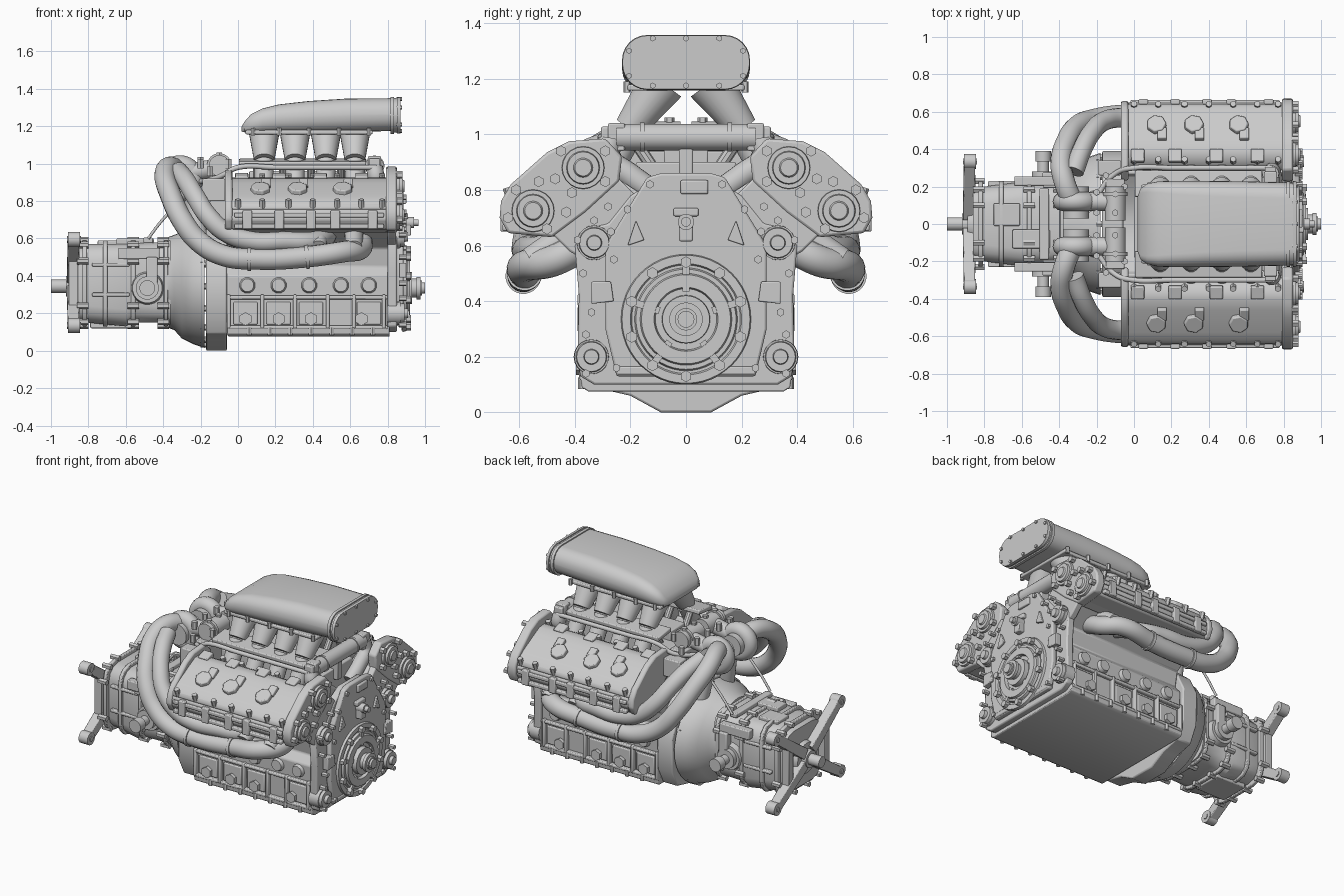
import bpy, bmesh, math
from mathutils import Vector, Matrix

SIDES = ((1, "left"), (-1, "right"))


def finish(name, bm, bevel=0.0):
    bmesh.ops.recalc_face_normals(bm, faces=bm.faces)
    me = bpy.data.meshes.new(name)
    bm.to_mesh(me)
    bm.free()
    ob = bpy.data.objects.new(name, me)
    bpy.context.collection.objects.link(ob)
    if bevel:
        m = ob.modifiers.new("bevel", 'BEVEL')
        m.width, m.segments, m.limit_method, m.angle_limit = bevel, 2, 'ANGLE', 0.6


def skin(bm, rings):
    vs = [[bm.verts.new(p) for p in r] for r in rings]
    n = len(vs[0])
    for a, b in zip(vs, vs[1:]):
        for i in range(n):
            bm.faces.new((a[i], a[(i + 1) % n], b[(i + 1) % n], b[i]))
    bm.faces.new(vs[0])
    bm.faces.new(vs[-1])


def loft(name, rings, bevel=0.0):
    bm = bmesh.new()
    skin(bm, rings)
    finish(name, bm, bevel)


def extrude(name, prof, x0, x1, bevel=0.008, s=1):
    loft(name, [[(x, s * y, z) for y, z in prof] for x in (x0, x1)], bevel)


def sym(half):
    return half + [(-y, z) for y, z in reversed(half) if y > 0]


def turn(name, y, z, prof, n=32):
    """Turned part along x from (x, radius) pairs."""
    loft(name, [[(x, y + r * math.cos(2 * math.pi * i / n), z + r * math.sin(2 * math.pi * i / n))
                 for i in range(n)] for x, r in prof])


def rods(name, items, n=16, bevel=0.0):
    """Straight cylinders or cones: (start, end, r0[, r1])."""
    bm = bmesh.new()
    for it in items:
        p, q, r0, r1 = Vector(it[0]), Vector(it[1]), it[2], it[-1]
        rot = (q - p).to_track_quat('Z', 'Y').to_matrix()
        circ = [rot @ Vector((math.cos(t), math.sin(t), 0)) for t in
                (2 * math.pi * (i + 0.5) / n for i in range(n))]
        skin(bm, [[p + c * r0 for c in circ], [q + c * r1 for c in circ]])
    finish(name, bm, bevel)


def bolts(name, pts, d, r=0.016, h=0.025):
    d = Vector(d).normalized() * h
    rods(name, [(Vector(p) - d, Vector(p) + d, r) for p in pts], 6)


def boxes(name, items, tilt=0.0, bevel=0.006):
    bm = bmesh.new()
    for c, sz in items:
        bmesh.ops.create_cube(bm, size=1, matrix=Matrix.Translation(c) @ Matrix.Rotation(tilt, 4, 'X')
                              @ Matrix.Diagonal((*sz, 1)))
    finish(name, bm, bevel)


def tube(name, pts, r, s=1):
    cu = bpy.data.curves.new(name, 'CURVE')
    cu.dimensions, cu.bevel_depth, cu.bevel_resolution = '3D', r, 6
    cu.resolution_u, cu.use_fill_caps = 8, True
    sp = cu.splines.new('BEZIER')
    sp.bezier_points.add(len(pts) - 1)
    for b, (x, y, z) in zip(sp.bezier_points, pts):
        b.co = (x, s * y, z)
        b.handle_left_type = b.handle_right_type = 'AUTO'
    ob = bpy.data.objects.new(name, cu)
    bpy.context.collection.objects.link(ob)
    bpy.ops.object.select_all(action='DESELECT')
    ob.select_set(True)
    bpy.context.view_layer.objects.active = ob
    bpy.ops.object.convert(target='MESH')


def rrect(x, w, z0, z1, r, k=6):
    out = []
    for i, (sy, zc) in enumerate(((1, z1 - r), (-1, z1 - r), (-1, z0 + r), (1, z0 + r))):
        for j in range(k + 1):
            t = math.pi / 2 * (i + j / k)
            out.append((x, sy * (w - r) + r * math.cos(t), zc + r * math.sin(t)))
    return out


# engine block and oil pan
extrude("engine_block", sym([(0, .1), (.355, .1), (.365, .40), (.32, .45), (.34, .55), (.48, .65),
                             (.26, .85), (.12, .76), (0, .74)]), -.06, .81)
loft("oil_pan", [[(x0, -w, z), (x1, -w, z), (x1, w, z), (x0, w, z)] for z, w, x0, x1 in
                 ((.075, .35, -.05, .81), (.09, .375, -.06, .81), (.13, .38, -.06, .81))], .005)
boxes("valley_cover", [((.36, 0, .83), (.72, .36, .14)), ((.36, 0, .92), (.6, .16, .08))])
rods("valley_injectors", [((x, s * .12, .88), (x, s * .2, 1.0), .022) for s, _ in SIDES
                          for x in (.1, .24, .39, .55, .66)], 10)

# timing cover at the engine front
extrude("timing_backplate", sym([(0, .1), (.33, .1), (.38, .13), (.39, .2), (.385, .42), (.4, .6), (.37, .66),
                                 (.28, .68), (.2, .78), (.1, .84), (0, .84)]), .80, .85)
extrude("timing_cover", sym([(0, .13), (.25, .13), (.29, .3), (.29, .6), (.14, .845), (.09, .86), (0, .86)]), .85, .885)
turn("crank_housing", 0, .335, [(.88, .235), (.90, .23), (.90, .20), (.89, .195), (.89, .185), (.905, .18), (.905, .165),
                                (.92, .16), (.92, .115), (.90, .11), (.90, .088)], 48)
turn("crank_pulley", 0, .335, [(.88, .088), (.93, .085), (.93, .05), (.955, .05), (.955, .06), (.975, .06),
                               (.975, .04), (.985, .04), (.985, .03), (1.0, .03)])
ring = [(math.cos(t), math.sin(t)) for t in (math.pi * (i + .5) / 5 for i in range(10))]
bolts("crank_housing_bolts", [(.90, .205 * c, .335 + .205 * d) for c, d in ring], (1, 0, 0), .021)
rods("crank_housing_ribs", [((.905, .19 * c, .335 + .19 * d), (.905, .10 * c, .335 + .10 * d), .018)
                            for c, d in ring[::2]], 4)
boxes("timing_sensor", [((.9, 0, .66), (.05, .05, .09)), ((.89, 0, .72), (.04, .09, .03)),
                        ((.86, 0, .15), (.06, .5, .03)), ((.885, .03, .81), (.03, .1, .05))])
rods("timing_sensor_stem", [((.88, 0, .685), (.94, 0, .685), .03), ((.94, 0, .685), (.965, 0, .685), .018)], 12)

for s, side in SIDES:
    def P(x, y, z):
        return (x, s * y, z)

    # front accessories
    for nm, y, z, r in (("lower_idler", .34, .2, .056), ("upper_idler", .33, .61, .056)):
        turn(f"{side}_{nm}", s * y, z, [(.80, r + .008), (.87, r + .006), (.87, r), (.89, r * .95), (.89, r * .5),
                                        (.91, r * .45)], 20)
    extrude(f"{side}_timing_wing", [(.15, .75), (.26, .86), (.5, .66), (.42, .58), (.28, .5)], .80, .845, s=s)
    extrude(f"{side}_upper_gusset", [(.15, .62), (.21, .60), (.18, .69)], .88, .9, .004, s)
    extrude(f"{side}_lower_gusset", [(.26, .4), (.34, .39), (.34, .47), (.27, .47)], .86, .9, .004, s)
    bolts(f"{side}_timing_bolts", [P(.88, y, z) for y, z in (
        (.36, .14), (.36, .28), (.34, .36), (.26, .55), (.25, .16), (.37, .5), (.27, .65), (.21, .73),
        (.13, .82), (.39, .62), (.28, .74), (.33, .69))], (1, 0, 0), .015, .02)

    # cylinder head, cam cover and end plates
    extrude(f"{side}_cylinder_head", [(.24, .82), (.27, .88), (.60, .74), (.6, .66), (.47, .63)], -.05, .81, s=s)
    extrude(f"{side}_cam_cover", [(.27, .85), (.31, .90), (.36, .925), (.41, .92), (.46, .895), (.58, .83),
                                  (.62, .80), (.64, .775), (.64, .75), (.61, .74), (.45, .72)], -.05, .81, .012, s)
    extrude(f"{side}_cover_skirt", [(.47, .74), (.62, .765), (.645, .75), (.65, .70), (.62, .65), (.5, .64)],
            -.05, .81, .008, s)
    plate = [(.23, .92), (.29, .985), (.42, .975), (.50, .935), (.63, .82), (.665, .76), (.67, .70), (.64, .645),
             (.48, .63), (.36, .72), (.24, .83)]
    extrude(f"{side}_head_front_plate", plate, .79, .85, .01, s)
    extrude(f"{side}_head_rear_plate", [(y * .97 + .008, z * .93 + .05) for y, z in plate], -.07, -.03, .01, s)
    for nm, y, z in (("inner", .37, .88), ("outer", .55, .725)):
        turn(f"{side}_{nm}_cam_cap", s * y, z, [(.84, .078), (.865, .075), (.865, .06), (.88, .057), (.88, .035),
                                                (.89, .03)], 20)
    bolts(f"{side}_head_plate_bolts", [P(.855, y, z) for y, z in (
        (.29, .94), (.29, .83), (.45, .94), (.47, .84), (.61, .8), (.64, .7), (.5, .66), (.43, .72), (.41, .79),
        (.53, .83))], (1, 0, 0), .02)
    rods(f"{side}_coil_caps", [(P(x, .50, .81), P(x, .54, .88), .06, .052) for x in (.12, .32, .56)], 7, .006)
    boxes(f"{side}_coil_plugs", [(P(x + .03, .48, .89), (.05, .07, .035)) for x in (.12, .32, .56)], -s * .6)
    boxes(f"{side}_cover_ledge", [(P(.38, .652, .725), (.8, .02, .025)), (P(.38, .645, .665), (.8, .03, .025))])
    boxes(f"{side}_cover_brackets", [(P(x, .65, .70), (.05, .035, .10)) for x in (.05, .22, .39, .52, .72)])
    boxes(f"{side}_cover_clips", [(P(x, .365, .925), (.07, .07, .035)) for x in (.02, .22, .44, .66)], -s * .3)
    bolts(f"{side}_cover_bolts", [P(x, y, z) for x in (.0, .13, .27, .4, .53, .66, .77)
                                  for y, z in ((.635, .785), (.34, .92))], (0, s * .3, .9), .017, .025)
    tube(f"{side}_fuel_rail", [(-.22, .12, .9), (-.1, .27, .93), (.0, .3, .98), (.2, .3, .98), (.74, .3, .98)], .014, s)

    # crankcase ribs, panels and bosses
    boxes(f"{side}_crankcase_ribs", [(P(x, .365, .21), (.02, .04, .18)) for x in (-.05, .13, .305, .48, .62, .78)]
          + [(P(.37, .365, z), (.86, .035, .02)) for z in (.285, .125)])
    boxes(f"{side}_crankcase_panels", [(P(x, .362, .20), (.13, .02, .12)) for x in (.04, .217, .39, .7)])
    bolts(f"{side}_core_plugs", [P(x, .37, .17) for x in (.04, .217, .39, .66)], (0, 1, 0), .036, .025)
    rods(f"{side}_crankcase_bosses", [(P(x, .33, .35), P(x, .385, .35), .055, .035) for x in (.05, .217, .38, .55, .7)],
         12)
    bolts(f"{side}_pan_bolts", [P(.06 + i * .11, .375, .105) for i in range(7)], (0, 0, 1), .014, .02)

    # exhaust manifold
    tube(f"{side}_long_exhaust", [(.66, .37, .60), (.655, .48, .545), (.57, .57, .53), (.35, .58, .50),
                                  (.1, .585, .49), (-.08, .58, .51), (-.21, .56, .585), (-.30, .525, .70),
                                  (-.36, .44, .83), (-.39, .33, .93), (-.37, .22, .98), (-.32, .1, .96)], .057, s)
    tube(f"{side}_short_exhaust", [(.48, .40, .62), (.40, .52, .585), (.25, .565, .585), (.08, .575, .585),
                                   (-.06, .57, .63), (-.16, .55, .72), (-.225, .49, .82), (-.28, .39, .91),
                                   (-.32, .28, .96)], .052, s)
    rods(f"{side}_exhaust_ports", [(P(x, .42, .64), P(x, .56, .55), .052, .045) for x in (.06, .24, .43, .62)])
    rods(f"{side}_exhaust_collars", [(P(.05, .585, .49), P(.07, .585, .49), .064), (P(.36, .58, .50),
                                     P(.38, .58, .502), .064)], 24)

    # turbocharger
    bm = bmesh.new()
    R, r, nu, nv = .075, .05, 28, 12
    grid = [[bm.verts.new((-.31 + (R + r * math.cos(v)) * math.cos(u), s * .12 + r * math.sin(v),
                           .92 + (R + r * math.cos(v)) * math.sin(u)))
             for v in (2 * math.pi * j / nv for j in range(nv))] for u in (2 * math.pi * i / nu for i in range(nu))]
    for i in range(nu):
        for j in range(nv):
            a, b = grid[i], grid[(i + 1) % nu]
            bm.faces.new((a[j], a[(j + 1) % nv], b[(j + 1) % nv], b[j]))
    finish(f"{side}_turbo_scroll", bm)
    rods(f"{side}_turbo_core", [(P(-.31, .03, .92), P(-.31, .2, .92), .07), (P(-.1, .02, .99), P(-.1, .2, .99), .056),
                                (P(-.1, .15, .99), P(-.1, .17, .99), .066), (P(-.27, .12, .95), P(-.1, .12, .98), .05),
                                (P(-.26, .1, .88), P(-.2, .14, .58), .045)], 20)
    boxes(f"{side}_turbo_mount", [(P(-.1, .14, .82), (.1, .2, .24)), (P(-.13, .3, .86), (.12, .08, .12))])
    bolts(f"{side}_turbo_bolts", [P(-.1, y, 1.035) for y in (.06, .16)] + [P(-.2, .17, 1.0), P(-.15, .26, .96),
                                  P(-.2, .06, 1.01), P(-.05, .2, 1.0)], (0, 0, 1), .018, .025)

    # intake runners and flange
    rods(f"{side}_intake_runners", [(P(x, .085, 1.185), P(x, .205, 1.02), .085, .055) for x in (.14, .305, .47, .625)],
         24)
    rods(f"{side}_lower_runners", [(P(x, .20, 1.01), P(x, .29, .85), .052) for x in (.14, .305, .47, .625)], 16)
    boxes(f"{side}_runner_flange", [(P(.345, .215, 1.005), (.68, .14, .028))], -s * .12)
    tube(f"{side}_coolant_hose", [(.73, .27, .98), (.74, .28, .92), (.75, .2, .85), (.75, .1, .78)], .045, s)

    # gearbox side boss, linkage and flange bolts
    rods(f"{side}_gearbox_boss", [(P(-.485, .18, .335), P(-.485, .25, .335), .095, .08),
                                  (P(-.485, .25, .335), P(-.485, .28, .335), .062), (P(-.485, .28, .335),
                                  P(-.485, .35, .335), .03), (P(-.485, .335, .335), P(-.485, .39, .335), .042)], 20)
    boxes(f"{side}_gearbox_linkage", [(P(-.53, .23, .52), (.22, .05, .06)), (P(-.46, .25, .42), (.06, .05, .16)),
                                      (P(-.68, .215, .3), (.2, .03, .02)), (P(-.68, .215, .46), (.2, .03, .02))])
    tube(f"{side}_shift_rod", [(-.48, .2, .6), (-.42, .2, .68), (-.33, .2, .78)], .008, s)

# intake plenum
loft("intake_plenum", [rrect(x, w, z0, z1, r) for x, w, z0, z1, r in (
    (.02, .15, 1.172, 1.20, .013), (.035, .19, 1.168, 1.225, .025), (.07, .215, 1.165, 1.265, .045),
    (.13, .228, 1.165, 1.295, .06), (.22, .23, 1.165, 1.317, .07), (.38, .23, 1.165, 1.335, .08),
    (.58, .228, 1.168, 1.348, .085), (.82, .222, 1.175, 1.35, .085))])
loft("plenum_mouth_flange", [rrect(x, w, z0, z1, .09) for x, w, z0, z1 in (
    (.815, .23, 1.16, 1.357), (.835, .23, 1.16, 1.357), (.835, .222, 1.168, 1.35), (.85, .222, 1.168, 1.35),
    (.85, .23, 1.16, 1.357), (.868, .228, 1.162, 1.355))])
boxes("plenum_base_flange", [((.38, 0, 1.168), (.68, .42, .022))])
bolts("plenum_bolts", [(x, s * .212, 1.17) for s, _ in SIDES for x in (.08, .22, .38, .54, .7)], (0, 0, 1), .013, .02)
bolts("mouth_bolts", [(.862, y, z) for y in (-.12, 0, .12) for z in (1.175, 1.345)]
      + [(.862, s * .205, z) for s, _ in SIDES for z in (1.21, 1.3)], (1, 0, 0), .011, .015)

# water crossover at the front
rods("crossover_pipe", [((.73, -.25, .99), (.73, .25, .99), .048)]
     + [((.73, s * .15, .99), (.73, s * .165, .99), .053) for s, _ in SIDES], 24)
boxes("crossover_clamps", [((.73, s * .25, .99), (.07, .06, .10)) for s, _ in SIDES]
      + [((.73, s * .285, .985), (.06, .04, .085)) for s, _ in SIDES] + [((.72, 0, .9), (.06, .05, .14))])

# bellhousing
loft("bellhousing", [[(x, w * math.cos(t), zc + h * math.sin(t)) for t in (math.pi * i / 20 for i in range(40))]
                     for x, w, h, zc in ((-.38, .23, .24, .365), (-.34, .25, .255, .365), (-.30, .31, .285, .35),
                                         (-.24, .36, .31, .345), (-.18, .38, .325, .34))])
extrude("bellhousing_flange", sym([(0, 0), (.09, 0), (.2, .06), (.33, .09), (.385, .2), (.39, .42), (.33, .54),
                                   (.2, .65), (0, .68)]), -.17, -.06)
bolts("bellhousing_bolts", [(-.17, .355 * math.cos(t), .345 + .31 * math.sin(t))
                            for t in (math.pi * i / 8 for i in range(16))], (1, 0, 0), .018, .03)

# gearbox case with ribs
loft("gearbox_case", [rrect(x, w, z0, z1, .09, 3) for x, w, z0, z1 in (
    (-.36, .22, .14, .59), (-.42, .21, .15, .58), (-.56, .215, .15, .575), (-.6, .225, .13, .57),
    (-.80, .2, .15, .57), (-.86, .19, .16, .55))])
for i, x in enumerate((-.385, -.56, -.71, -.82)):
    loft(f"gearbox_rib_{i}", [rrect(q, .23, .13, .59, .1, 3) for q in (x - .012, x + .012)], .005)
bolts("gearbox_bolts", [(x, s * y, z) for s, _ in SIDES for x in (-.40, -.56, -.83)
                        for y, z in ((.23, .24), (.23, .48), (.185, .565), (.1, .59), (.185, .155), (.07, .135))],
      (1, 0, 0), .018, .03)
boxes("gearbox_selector", [((-.55, -.08, .57), (.2, .1, .06)), ((-.68, .05, .56), (.14, .12, .06)),
                           ((-.48, 0, .59), (.05, .38, .03)), ((-.68, 0, .14), (.22, .2, .04))])

# rear mounting bracket and output shaft: open side triangles joined at the hub
corners = [(s * .325, z) for s, _ in SIDES for z in (.135, .595)]
rods("rear_bracket_arms", [((-.88, y * .12, .355 + (z - .365) * .15), (-.88, y, z), .05, .042)
                           for y, z in corners], 4, .005)
rods("rear_bracket_frame", [((-.88, s * .19, .21), (-.88, s * .19, .52), .036) for s, _ in SIDES], 4, .004)
rods("rear_bracket_feet", [((-.91, y * 1.03, z), (-.845, y * 1.03, z), .04) for y, z in corners], 20)
rods("rear_bracket_bolts", [((-.915, y * 1.03, z), (-.84, y * 1.03, z), .018) for y, z in corners], 6)
turn("output_shaft", 0, .345, [(-.84, .11), (-.89, .1), (-.89, .06), (-.92, .055), (-.92, .036), (-1, .036)], 24)

bpy.ops.object.select_all(action='SELECT')
bpy.context.view_layer.objects.active = bpy.data.objects["engine_block"]
bpy.ops.object.shade_smooth_by_angle(angle=math.radians(35))
